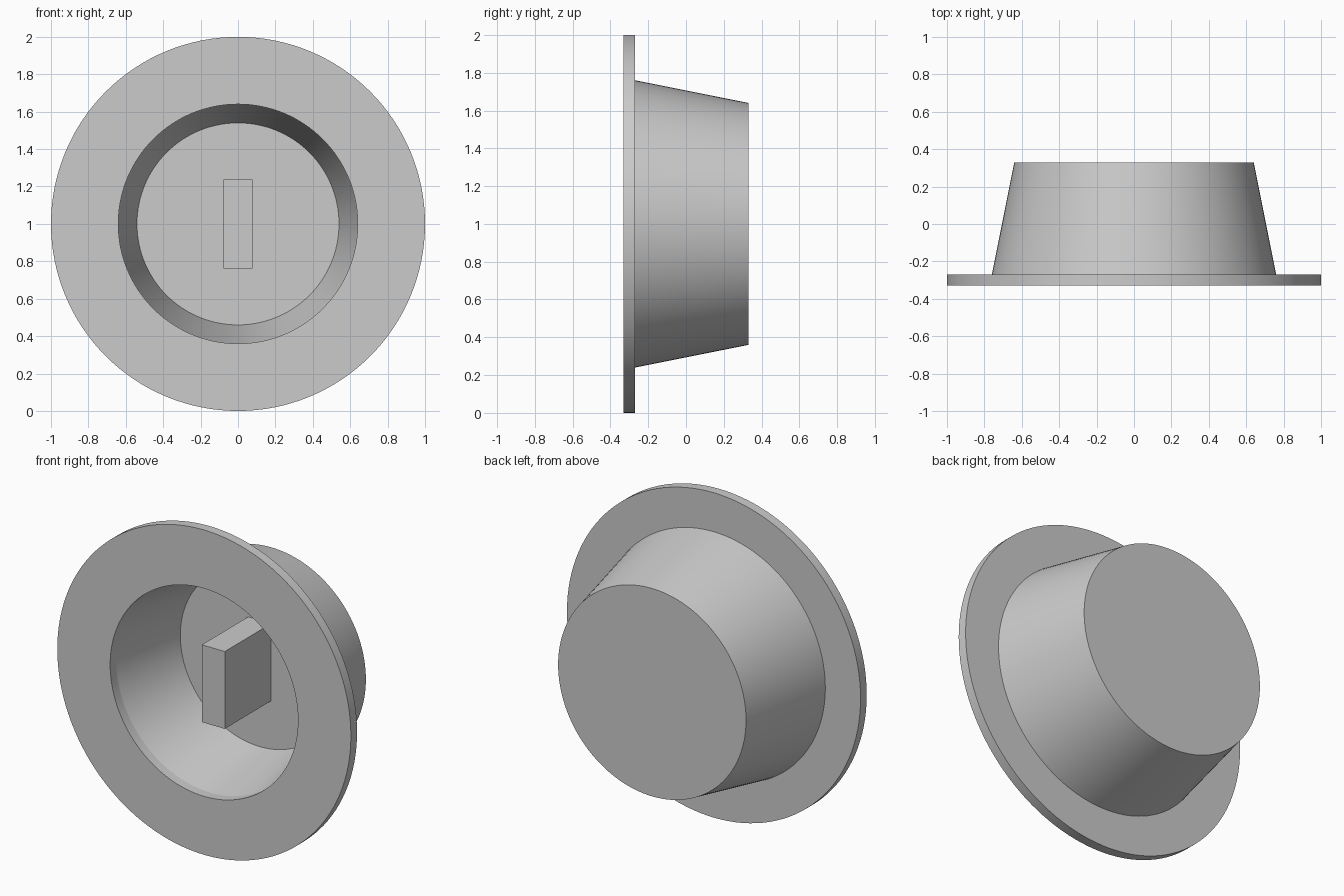
import bpy, bmesh, math
from mathutils import Vector

cube = bpy.data.objects.get("Cube")
if cube:
    bpy.data.objects.remove(cube, do_unlink=True)

CENTRE_Z = 1.0
SEGMENTS = 128

# Single plain grey material
grey = bpy.data.materials.new("plain_grey")
grey.use_nodes = True
colour = (0.6, 0.6, 0.6, 1)
grey.diffuse_color = colour
grey.node_tree.nodes["Principled BSDF"].inputs["Base Color"].default_value = colour


def add_object(name, bm):
    bmesh.ops.recalc_face_normals(bm, faces=bm.faces)
    mesh = bpy.data.meshes.new(name)
    bm.to_mesh(mesh)
    bm.free()
    mesh.materials.append(grey)
    obj = bpy.data.objects.new(name, mesh)
    obj.location.z = CENTRE_Z
    bpy.context.collection.objects.link(obj)
    return obj


def lathe(name, profile):
    """Turn (radius, y) points about the front-to-back axis."""
    bm = bmesh.new()
    verts = [bm.verts.new((r, y, 0)) for r, y in profile]
    edges = [bm.edges.new(pair) for pair in zip(verts, verts[1:])]
    bmesh.ops.spin(bm, geom=verts + edges, cent=(0, 0, 0), axis=(0, 1, 0),
                   angle=math.tau, steps=SEGMENTS, use_duplicate=False)
    bmesh.ops.remove_doubles(bm, verts=bm.verts, dist=1e-4)
    return add_object(name, bm)


# Flanged, tapered cup: inner floor, recess wall, flange, outer wall, back
cup = lathe("flanged_cup", [
    (0, 0.21), (0.54, 0.21), (0.64, -0.27), (0.64, -0.33),
    (1.0, -0.33), (1.0, -0.27), (0.76, -0.27), (0.64, 0.33), (0, 0.33),
])
bpy.ops.object.select_all(action="DESELECT")
cup.select_set(True)
bpy.context.view_layer.objects.active = cup
bpy.ops.object.shade_smooth_by_angle(angle=math.radians(10))

# Upright grip bar standing on the recess floor
front, back = -0.24, 0.22
bm = bmesh.new()
bmesh.ops.create_cube(bm, size=1)
bmesh.ops.scale(bm, vec=Vector((0.156, back - front, 0.476)), verts=bm.verts)
bmesh.ops.translate(bm, vec=Vector((0, (front + back) / 2, 0)), verts=bm.verts)
add_object("grip_bar", bm)
